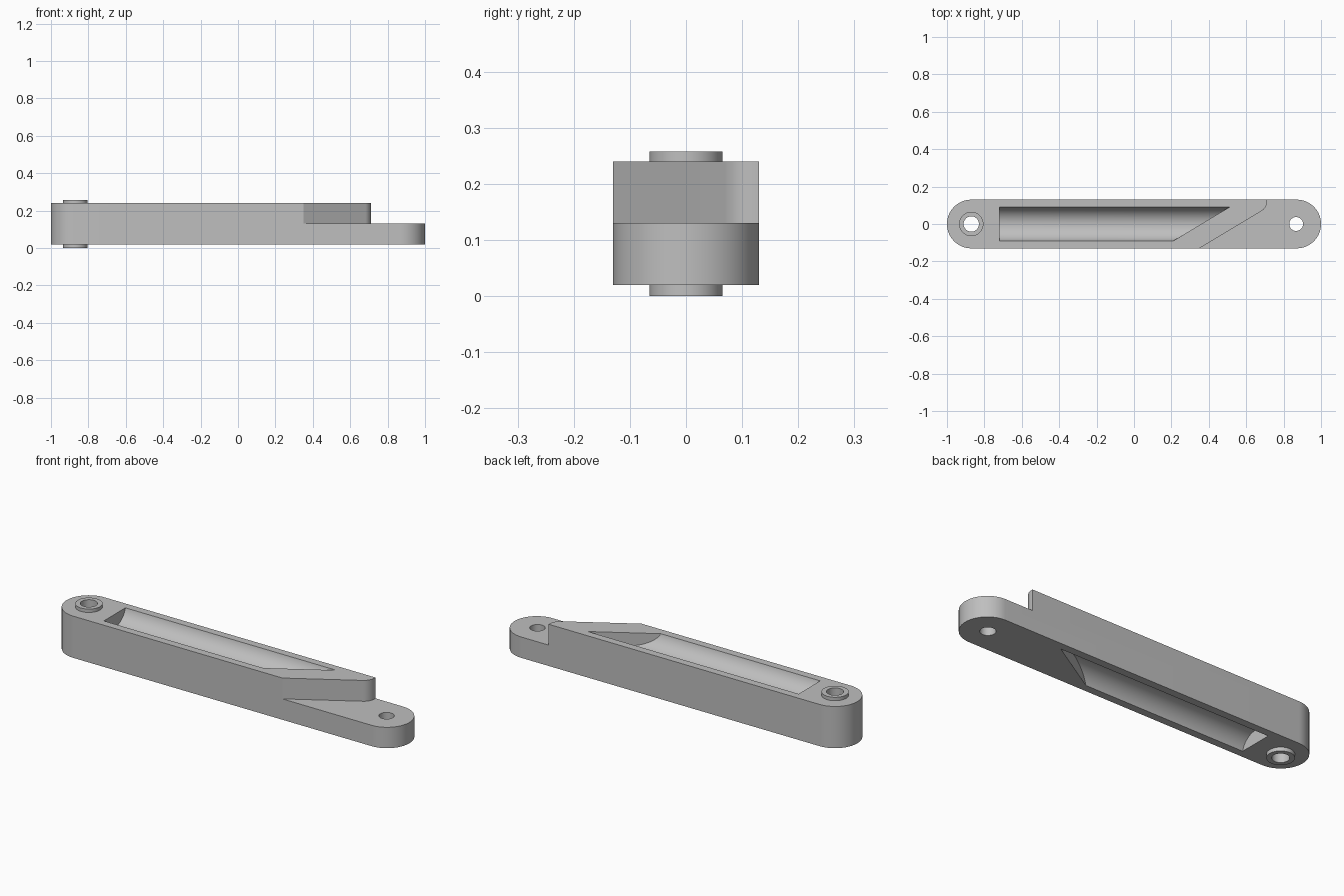
import bpy, bmesh, math
from math import sin, cos, pi

if "Cube" in bpy.data.objects:
    bpy.data.objects.remove(bpy.data.objects["Cube"])

grey = bpy.data.materials.new("plain grey")
grey.diffuse_color = (0.52, 0.52, 0.52, 1)
grey.use_nodes = True
grey.node_tree.nodes["Principled BSDF"].inputs["Base Color"].default_value = grey.diffuse_color


def loft(name, a, b):
    """Closed solid between two matching point rings."""
    bm = bmesh.new()
    va = [bm.verts.new(p) for p in a]
    vb = [bm.verts.new(p) for p in b]
    n = len(va)
    bm.faces.new(va)
    bm.faces.new(vb)
    for i in range(n):
        j = (i + 1) % n
        bm.faces.new((va[i], va[j], vb[j], vb[i]))
    bmesh.ops.recalc_face_normals(bm, faces=bm.faces[:])
    me = bpy.data.meshes.new(name)
    bm.to_mesh(me)
    bm.free()
    me.materials.append(grey)
    ob = bpy.data.objects.new(name, me)
    bpy.context.collection.objects.link(ob)
    return ob


def prism(name, pts, z0, z1):
    return loft(name, [(x, y, z0) for x, y in pts], [(x, y, z1) for x, y in pts])


def arc(cx, cy, r, a0, a1, n):
    return [(cx + r * cos(a0 + (a1 - a0) * i / n), cy + r * sin(a0 + (a1 - a0) * i / n))
            for i in range(n + 1)]


def circle(cx, cy, r, n=64):
    return arc(cx, cy, r, 0, 2 * pi, n)[:-1]


def combine(target, tool, operation):
    tool.hide_render = True
    mod = target.modifiers.new(operation, 'BOOLEAN')
    mod.operation = operation
    mod.solver = 'EXACT'
    mod.object = tool
    bpy.context.view_layer.objects.active = target
    bpy.ops.object.modifier_apply(modifier=mod.name)
    bpy.data.objects.remove(tool)


# arm body with rounded ends
R = 0.13
arm = prism("link_arm", arc(0.87, 0, R, -pi / 2, pi / 2, 40) + arc(-0.87, 0, R, pi / 2, 1.5 * pi, 40),
            0.02, 0.24)

# half-height step with a slanted, filleted shoulder
slope = math.atan(0.6)
xs, fr = 0.711, 0.062
corner_y = -0.13 + 0.6 * (xs - 0.35)
t = fr * math.tan((pi / 2 - slope) / 2)
fillet = arc(xs - fr, corner_y + t, fr, slope - pi / 2, 0, 12)
step = [(0.35 - 0.1 / 0.6, -0.23)] + fillet + [(xs, 0.3), (1.2, 0.3), (1.2, -0.23)]
combine(arm, prism("step_cutter", step, 0.13, 0.4), 'DIFFERENCE')

# rounded grooves above and below, each with a slanted end
for zc in (0.24 + 0.0229, 0.02 - 0.0229):
    ring = circle(0, zc, 0.0929, 72)
    groove = loft("groove_cutter", [(-0.72, y, z) for y, z in ring],
                  [(0.36 + y / 0.6, y, z) for y, z in ring])
    combine(arm, groove, 'DIFFERENCE')

# pivot boss standing proud on both sides
combine(arm, prism("pivot_boss", circle(-0.87, 0, 0.065), 0, 0.258), 'UNION')

# pin holes
for x, r in ((-0.87, 0.041), (0.867, 0.037)):
    combine(arm, prism("hole_cutter", circle(x, 0, r), -0.1, 0.4), 'DIFFERENCE')

bpy.ops.object.select_all(action='DESELECT')
arm.select_set(True)
bpy.context.view_layer.objects.active = arm
bpy.ops.object.shade_smooth_by_angle(angle=math.radians(30))
